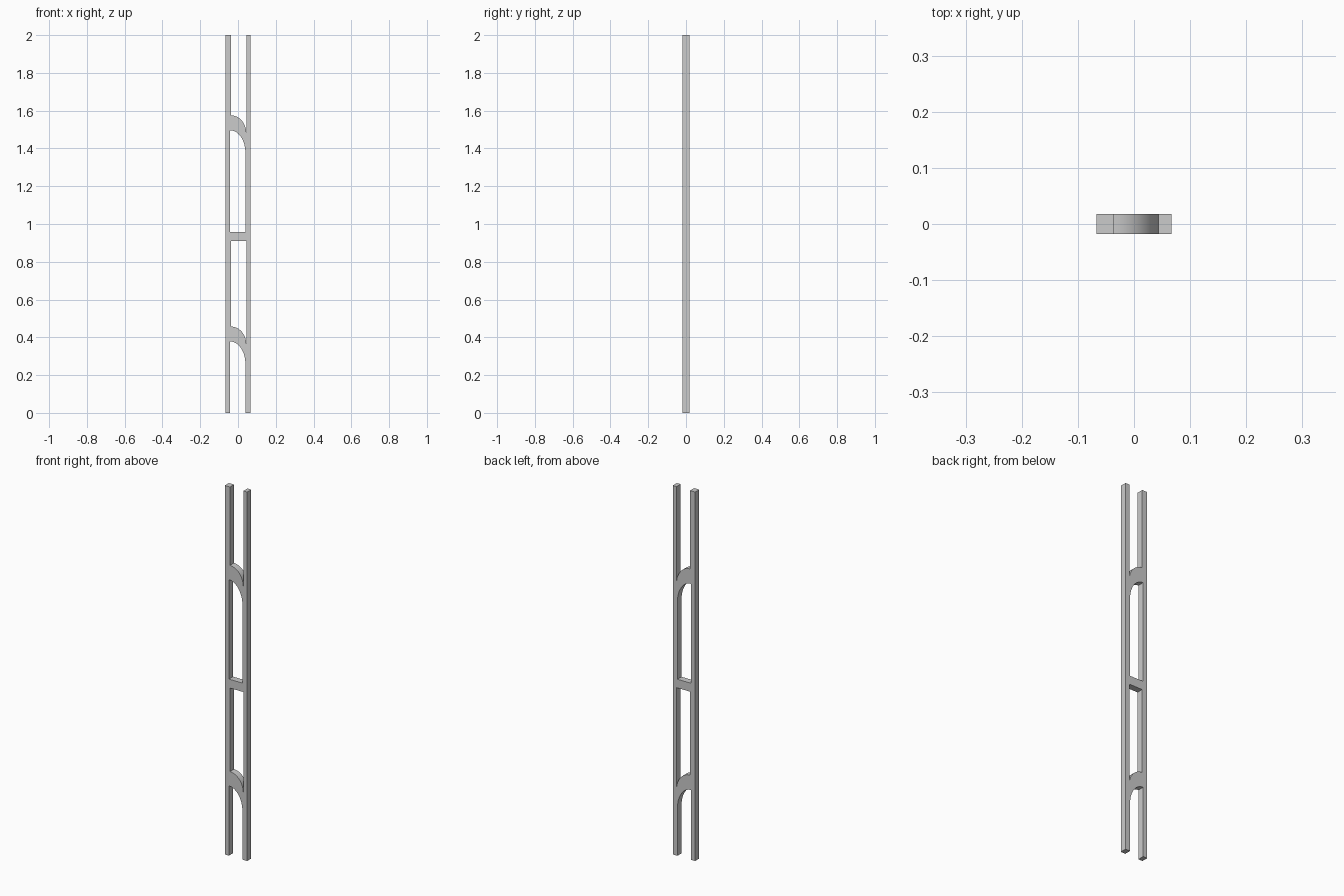
import bpy
import math

if "Cube" in bpy.data.objects:
    bpy.data.objects.remove(bpy.data.objects["Cube"])

HALF_W, HALF_D, HEIGHT = 0.067, 0.0175, 2.0
UPPER = (-0.036, 0.044)   # slot edges above an arch
LOWER = (-0.042, 0.039)   # slot edges below an arch
BAR = (0.91, 0.957)       # middle bar bottom and top
ARCHES = (0.378, 1.496)   # height of the crown of each arch underside
STEPS = 14


def quarter(slot, z_top, drop):
    """Quarter ellipse from the left slot edge down to the right slot edge."""
    x0, x1 = slot
    pts = []
    for i in range(STEPS + 1):
        a = math.pi / 2 * i / STEPS
        pts.append((x0 + (x1 - x0) * math.sin(a),
                    z_top - drop + drop * math.cos(a)))
    return pts


def underside(z):
    return quarter(LOWER, z, 0.117)


def topside(z):
    return quarter(UPPER, z + 0.079, 0.096)


# Outer outline, open at the top and bottom between the posts
low, high = ARCHES
outline = [(-HALF_W, 0), (LOWER[0], 0)] + underside(low) + [
    (LOWER[1], 0), (HALF_W, 0), (HALF_W, HEIGHT), (UPPER[1], HEIGHT)]
outline += topside(high)[::-1] + [(UPPER[0], HEIGHT), (-HALF_W, HEIGHT)]

# Two closed windows, above and below the middle bar
lower_window = topside(low) + [(UPPER[1], BAR[0]), (UPPER[0], BAR[0])]
upper_window = underside(high) + [(LOWER[1], BAR[1]), (LOWER[0], BAR[1])]

# Filled flat profile extruded to the board thickness
curve = bpy.data.curves.new("frame_profile", 'CURVE')
curve.dimensions = '2D'
curve.fill_mode = 'BOTH'
curve.extrude = HALF_D
for pts in (outline, lower_window, upper_window):
    spline = curve.splines.new('POLY')
    spline.points.add(len(pts) - 1)
    for p, (x, z) in zip(spline.points, pts):
        p.co = (x, z, 0, 1)
    spline.use_cyclic_u = True

frame = bpy.data.objects.new("arched_post_frame", curve)
bpy.context.collection.objects.link(frame)
frame.rotation_euler.x = math.pi / 2
bpy.context.view_layer.objects.active = frame
frame.select_set(True)
bpy.ops.object.convert(target='MESH')
bpy.ops.object.transform_apply(location=False, rotation=True, scale=False)

# Weld the faces to the rims and keep only the arches smooth
bpy.ops.object.mode_set(mode='EDIT')
bpy.ops.mesh.select_all(action='SELECT')
bpy.ops.mesh.remove_doubles(threshold=0.00005)
bpy.ops.mesh.normals_make_consistent(inside=False)
bpy.ops.object.mode_set(mode='OBJECT')
bpy.ops.object.shade_smooth_by_angle(angle=math.radians(30))
